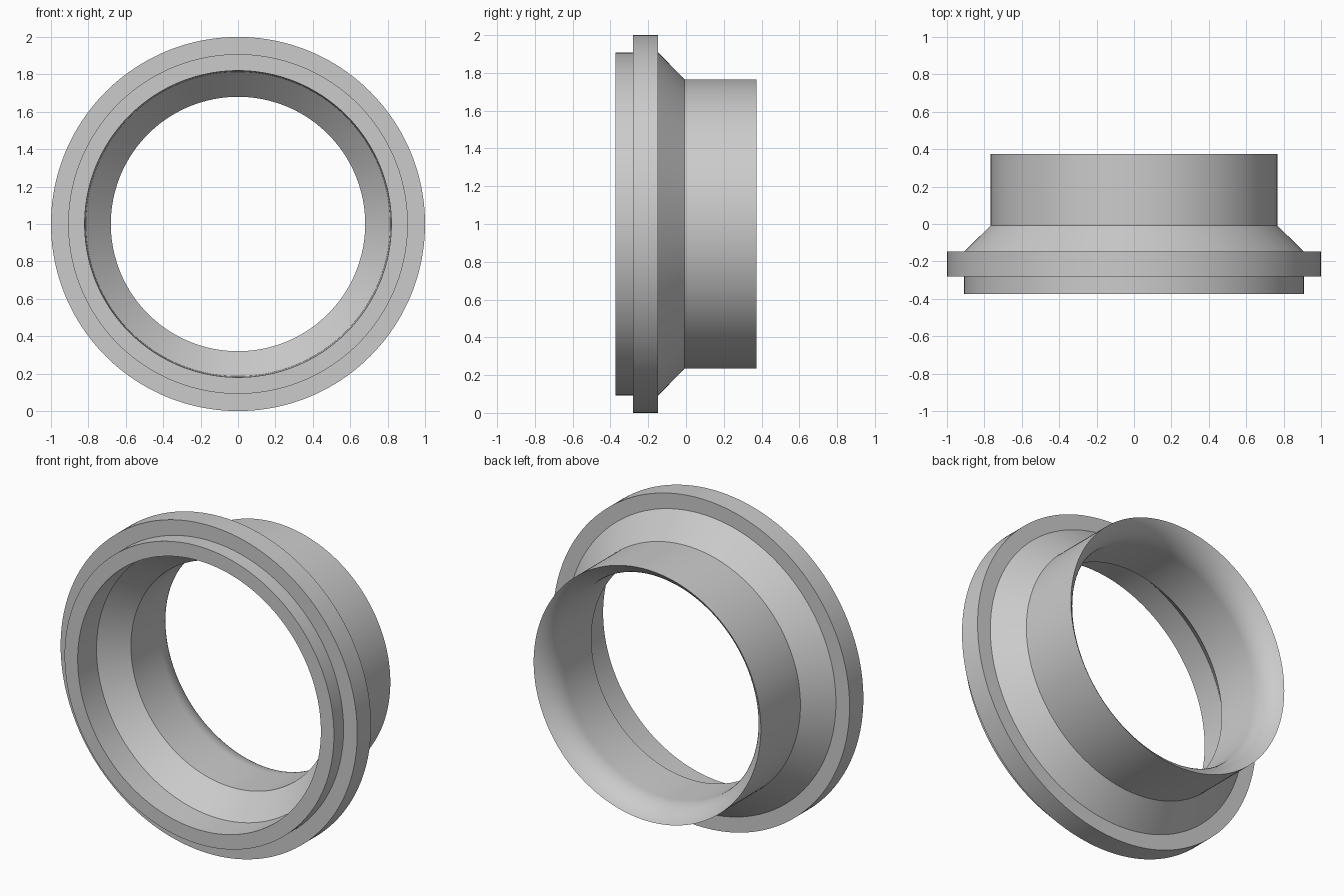
import bpy
import bmesh
import math
from mathutils import Vector

cube = bpy.data.objects.get("Cube")
if cube:
    bpy.data.objects.remove(cube, do_unlink=True)

SEGMENTS = 160
CENTRE = Vector((0, 0, 1))

# Bare metal
metal = bpy.data.materials.new("grey_metal")
metal.use_nodes = True
grey = (0.6, 0.6, 0.6, 1)
metal.diffuse_color = grey
metal.node_tree.nodes["Principled BSDF"].inputs["Base Color"].default_value = grey


def arc_flare(bore, rim, start, end, steps):
    """Points of a circular arc that leaves the bore smoothly and opens to the rim."""
    depth, width = end - start, rim - bore
    radius = (depth ** 2 + width ** 2) / (2 * width)
    sweep = math.asin(depth / radius)
    return [(bore + radius * (1 - math.cos(sweep * i / steps)),
             start + radius * math.sin(sweep * i / steps))
            for i in range(steps + 1)]


def revolve(name, profile):
    """Turn a closed (radius, y) profile around the y axis."""
    bm = bmesh.new()
    verts = [bm.verts.new(CENTRE + Vector((r, y, 0))) for r, y in profile]
    edges = [bm.edges.new((v, verts[i - 1])) for i, v in enumerate(verts)]
    bmesh.ops.spin(bm, geom=verts + edges, cent=CENTRE, axis=(0, 1, 0),
                   angle=math.tau, steps=SEGMENTS, use_merge=True)
    bmesh.ops.remove_doubles(bm, verts=bm.verts[:], dist=0.0001)
    bmesh.ops.recalc_face_normals(bm, faces=bm.faces[:])
    mesh = bpy.data.meshes.new(name)
    bm.to_mesh(mesh)
    bm.free()
    mesh.materials.append(metal)
    obj = bpy.data.objects.new(name, mesh)
    bpy.context.collection.objects.link(obj)
    return obj


# Outside: front lip, flange, cone, sleeve
outside = [(0.908, -0.373), (0.908, -0.28), (1.0, -0.28), (1.0, -0.147),
           (0.908, -0.147), (0.766, -0.008)]
# Inside: flared mouth at the back, bore, cone, front socket
flare = arc_flare(0.68, 0.766, 0.21, 0.373, 14)
inside = flare[::-1] + [(0.68, -0.06), (0.814, -0.20), (0.82, -0.373)]

collar = revolve("flanged_collar", outside + inside)

bpy.ops.object.select_all(action="DESELECT")
collar.select_set(True)
bpy.context.view_layer.objects.active = collar
bpy.ops.object.shade_smooth_by_angle(angle=math.radians(25))
